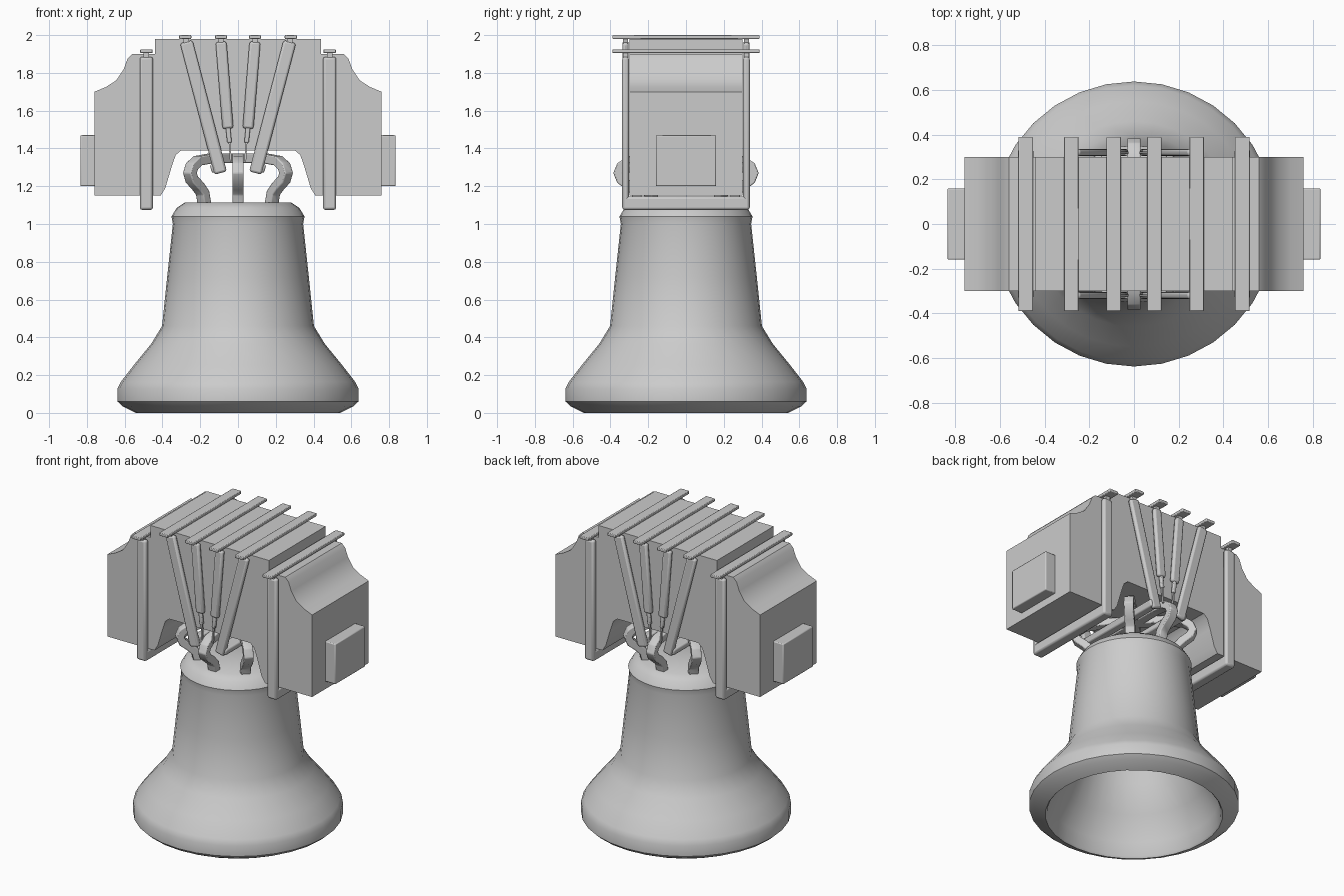
import bpy, bmesh, math
from mathutils import Vector, Matrix

if "Cube" in bpy.data.objects:
    bpy.data.objects.remove(bpy.data.objects["Cube"])


def finish(name, bm, bevel=0.0, angle=35, segments=2):
    bmesh.ops.recalc_face_normals(bm, faces=bm.faces)
    me = bpy.data.meshes.new(name)
    bm.to_mesh(me)
    bm.free()
    ob = bpy.data.objects.new(name, me)
    bpy.context.collection.objects.link(ob)
    if bevel:
        mod = ob.modifiers.new("bevel", 'BEVEL')
        mod.width = bevel
        mod.segments = segments
    bpy.ops.object.select_all(action='DESELECT')
    ob.select_set(True)
    bpy.context.view_layer.objects.active = ob
    bpy.ops.object.shade_smooth_by_angle(angle=math.radians(angle))
    return ob


def box(name, loc, size, tilt=0.0, bevel=0.0):
    bm = bmesh.new()
    m = Matrix.Translation(loc) @ Matrix.Rotation(tilt, 4, 'Y') @ Matrix.Diagonal((*size, 1))
    bmesh.ops.create_cube(bm, size=1, matrix=m)
    return finish(name, bm, bevel)


def beam(name, a, b, y, width, depth, bevel=0.0):
    # straight bar between two (x, z) points at a given y
    dx, dz = b[0] - a[0], b[1] - a[1]
    loc = ((a[0] + b[0]) / 2, y, (a[1] + b[1]) / 2)
    return box(name, loc, (width, depth, math.hypot(dx, dz)), math.atan2(dx, dz), bevel)


# Bell: one revolved wall, outside then inside
profile = [(0, 1.115), (0.28, 1.115), (0.325, 1.085), (0.352, 1.04), (0.345, 1.0),
           (0.375, 0.72), (0.402, 0.46), (0.46, 0.365), (0.55, 0.255), (0.62, 0.165),
           (0.638, 0.13), (0.638, 0.06), (0.61, 0.035), (0.54, 0.0), (0.53, 0.012),
           (0.515, 0.1), (0.44, 0.25), (0.355, 0.42), (0.30, 0.98), (0.25, 1.05), (0, 1.06)]
bm = bmesh.new()
vs = [bm.verts.new((r, 0, z)) for r, z in profile]
es = [bm.edges.new(p) for p in zip(vs, vs[1:])]
bmesh.ops.spin(bm, geom=vs + es, cent=(0, 0, 0), axis=(0, 0, 1), angle=math.tau, steps=32)
bmesh.ops.remove_doubles(bm, verts=bm.verts, dist=0.0005)
finish("bell", bm, angle=40)

# Yoke: symmetrical front outline extruded in depth
half = [(0.30, 1.39), (0.33, 1.365), (0.352, 1.30), (0.385, 1.19), (0.41, 1.15),
        (0.76, 1.15), (0.76, 1.70), (0.70, 1.725), (0.645, 1.76), (0.605, 1.82),
        (0.585, 1.875), (0.56, 1.90), (0.44, 1.90), (0.44, 1.98)]
outline = half + [(-x, z) for x, z in reversed(half)]
bm = bmesh.new()
f = bm.faces.new([bm.verts.new((x, -0.30, z)) for x, z in outline])
ext = bmesh.ops.extrude_face_region(bm, geom=[f])
bmesh.ops.translate(bm, vec=(0, 0.60, 0), verts=[v for v in ext['geom'] if isinstance(v, bmesh.types.BMVert)])
finish("yoke", bm)

# Crown loops: flat bars swept along a bent path
loop = [(0.0, 1.348), (0.20, 1.348), (0.30, 1.335), (0.345, 1.305), (0.36, 1.27),
        (0.345, 1.235), (0.30, 1.20), (0.265, 1.165), (0.25, 1.10)]
for i, deg in enumerate((45, 90, 135, 225, 270, 315)):
    turn = Matrix.Rotation(math.radians(deg), 3, 'Z')
    bm = bmesh.new()
    rings = []
    for k, (r, z) in enumerate(loop):
        a, b = loop[max(k - 1, 0)], loop[min(k + 1, len(loop) - 1)]
        t = Vector((b[0] - a[0], b[1] - a[1])).normalized()
        n = Vector((-t.y, t.x)) * 0.025
        rings.append([bm.verts.new(turn @ Vector((r + s * n.x, w, z + s * n.y)))
                      for s, w in ((1, -0.03), (1, 0.03), (-1, 0.03), (-1, -0.03))])
    for p, q in zip(rings, rings[1:]):
        for j in range(4):
            bm.faces.new((p[j], p[(j + 1) % 4], q[(j + 1) % 4], q[j]))
    bm.faces.new(rings[0])
    bm.faces.new(rings[-1])
    finish(f"crown_loop_{i}", bm, bevel=0.006)

for s in (-1, 1):
    side = "left" if s < 0 else "right"
    # End blocks of the yoke
    box(f"end_block_{side}", (s * 0.795, 0, 1.335), (0.08, 0.32, 0.27), bevel=0.006)

    # Plates across the top of the yoke
    for x, z in ((0.485, 1.915), (0.28, 1.99), (0.09, 1.99)):
        box(f"top_plate_{side}", (s * x, 0, z), (0.065, 0.78, 0.02), bevel=0.004)

    # Cross bars joining the front and back straps underneath
    box(f"outer_cross_bar_{side}", (s * 0.485, 0, 1.11), (0.07, 0.67, 0.07), bevel=0.012)
    box(f"inner_cross_bar_{side}", (s * 0.11, 0, 1.30), (0.07, 0.66, 0.045),
        math.radians(15) * s, bevel=0.01)

    for y in (-0.32, 0.32):
        # Upright outer straps with their bolts
        beam(f"outer_strap_{side}", (s * 0.485, 1.075), (s * 0.485, 1.885), y, 0.07, 0.035, 0.013)
        beam(f"outer_bolt_{side}", (s * 0.485, 1.87), (s * 0.485, 1.92), y, 0.03, 0.025)
        # Slanted straps with their bolts
        beam(f"slanted_strap_{side}", (s * 0.092, 1.27), (s * 0.274, 1.965), y, 0.068, 0.032, 0.012)
        beam(f"slanted_bolt_{side}", (s * 0.27, 1.95), (s * 0.278, 1.99), y, 0.03, 0.025)
        # Short middle straps with stems and hooks
        beam(f"middle_strap_{side}", (s * 0.053, 1.505), (s * 0.09, 1.965), y, 0.058, 0.032, 0.012)
        beam(f"middle_bolt_{side}", (s * 0.089, 1.95), (s * 0.091, 1.99), y, 0.028, 0.025)
        beam(f"middle_stem_{side}", (s * 0.045, 1.43), (s * 0.054, 1.52), y, 0.024, 0.022, 0.006)
        beam(f"middle_hook_{side}", (s * 0.038, 1.33), (s * 0.045, 1.44), y, 0.01, 0.012)
